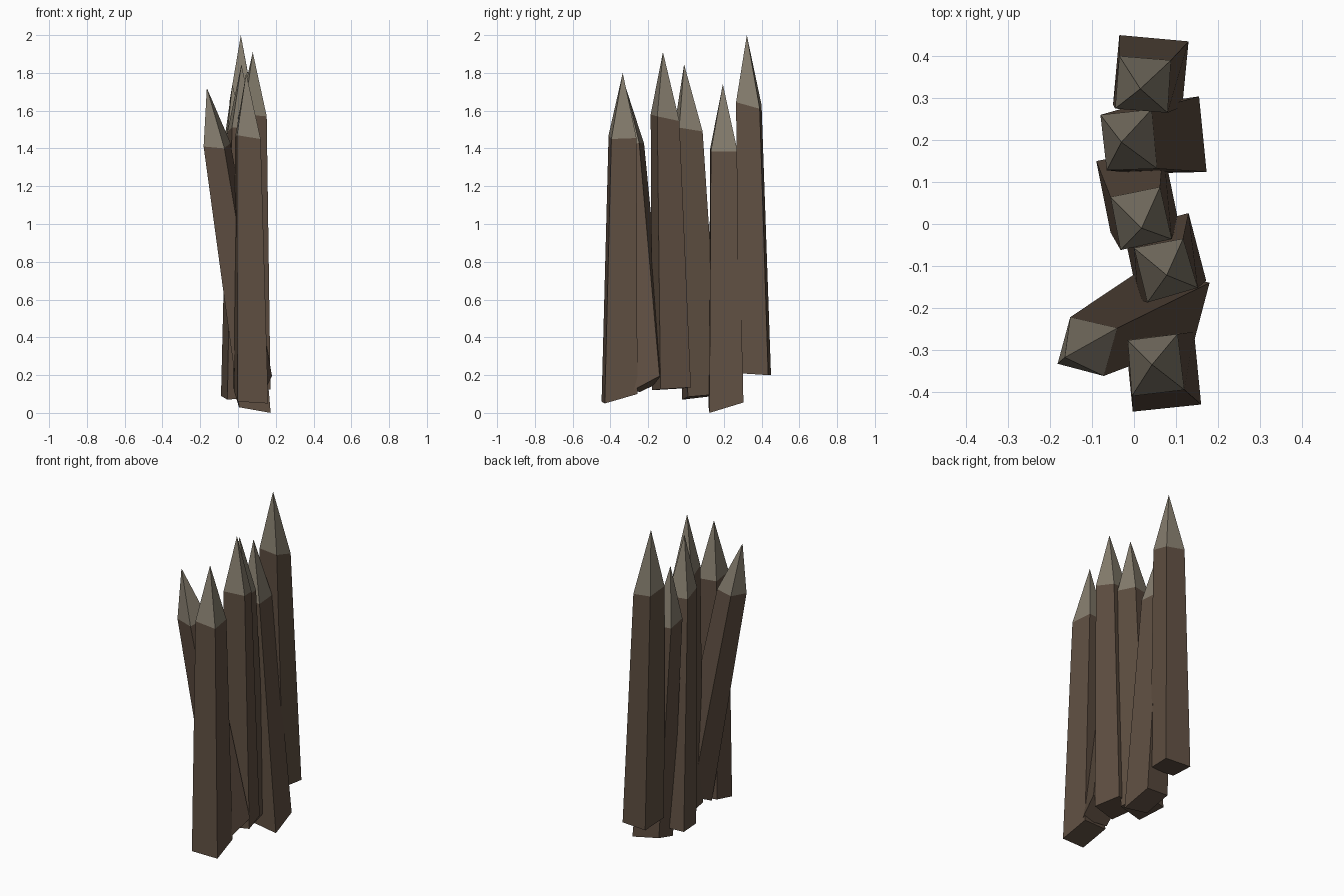
import bpy, bmesh


def material(name, rgb):
    m = bpy.data.materials.new(name)
    m.diffuse_color = (*rgb, 1)
    return m


BARK = material("brown bark", (0.115, 0.078, 0.054))
CUT = material("pale cut wood", (0.235, 0.205, 0.155))


def stake(name, base, shoulder, apex):
    """Four-sided tapered shaft with a carved pyramid point.
    Corners run back-left, back-right, front-right, front-left."""
    bm = bmesh.new()
    lo = [bm.verts.new(p) for p in base]
    hi = [bm.verts.new(p) for p in shoulder]
    tip = bm.verts.new(apex)
    bm.faces.new(lo)
    for i in range(4):
        j = (i + 1) % 4
        bm.faces.new((lo[i], lo[j], hi[j], hi[i]))
        bm.faces.new((hi[i], hi[j], tip)).material_index = 1
    bmesh.ops.recalc_face_normals(bm, faces=bm.faces)
    me = bpy.data.meshes.new(name)
    bm.to_mesh(me)
    bm.free()
    me.materials.append(BARK)
    me.materials.append(CUT)
    bpy.context.collection.objects.link(bpy.data.objects.new(name, me))


# tallest stake at the back
stake("stake_1",
      [(-.035, .45, .20), (.13, .435, .20), (.115, .28, .21), (-.05, .285, .22)],
      [(-.035, .40, 1.63), (.088, .39, 1.61), (.08, .265, 1.645), (-.045, .275, 1.65)],
      (.015, .322, 2.0))
# stake leaning left
stake("stake_2",
      [(-.01, .28, .08), (.155, .304, .055), (.173, .124, 0), (.005, .12, .03)],
      [(-.08, .26, 1.39), (.042, .273, 1.385), (.055, .132, 1.385), (-.065, .128, 1.40)],
      (-.03, .195, 1.74))
# middle stake
stake("stake_3",
      [(-.09, .15, .09), (.07, .18, .10), (.105, .01, .085), (-.056, -.02, .07)],
      [(-.056, .064, 1.49), (.062, .088, 1.49), (.09, -.036, 1.51), (-.032, -.062, 1.51)],
      (.018, -.01, 1.845))
# stake right of the middle
stake("stake_4",
      [(-.025, -.015, .13), (.13, .026, .135), (.172, -.135, .125), (.01, -.18, .12)],
      [(0, -.057, 1.56), (.117, -.035, 1.545), (.152, -.152, 1.57), (.032, -.187, 1.58)],
      (.078, -.122, 1.91))
# strongly leaning stake
stake("stake_5",
      [(.03, -.10, .18), (.18, -.14, .195), (.143, -.28, .12), (-.005, -.245, .11)],
      [(-.152, -.222, 1.425), (-.04, -.248, 1.43), (-.072, -.362, 1.40), (-.182, -.333, 1.41)],
      (-.165, -.318, 1.72))
# front stake
stake("stake_6",
      [(-.02, -.275, .11), (.143, -.257, .10), (.16, -.43, .05), (-.003, -.447, .06)],
      [(-.015, -.277, 1.46), (.104, -.262, 1.455), (.12, -.395, 1.45), (-.005, -.41, 1.47)],
      (.043, -.335, 1.80))
